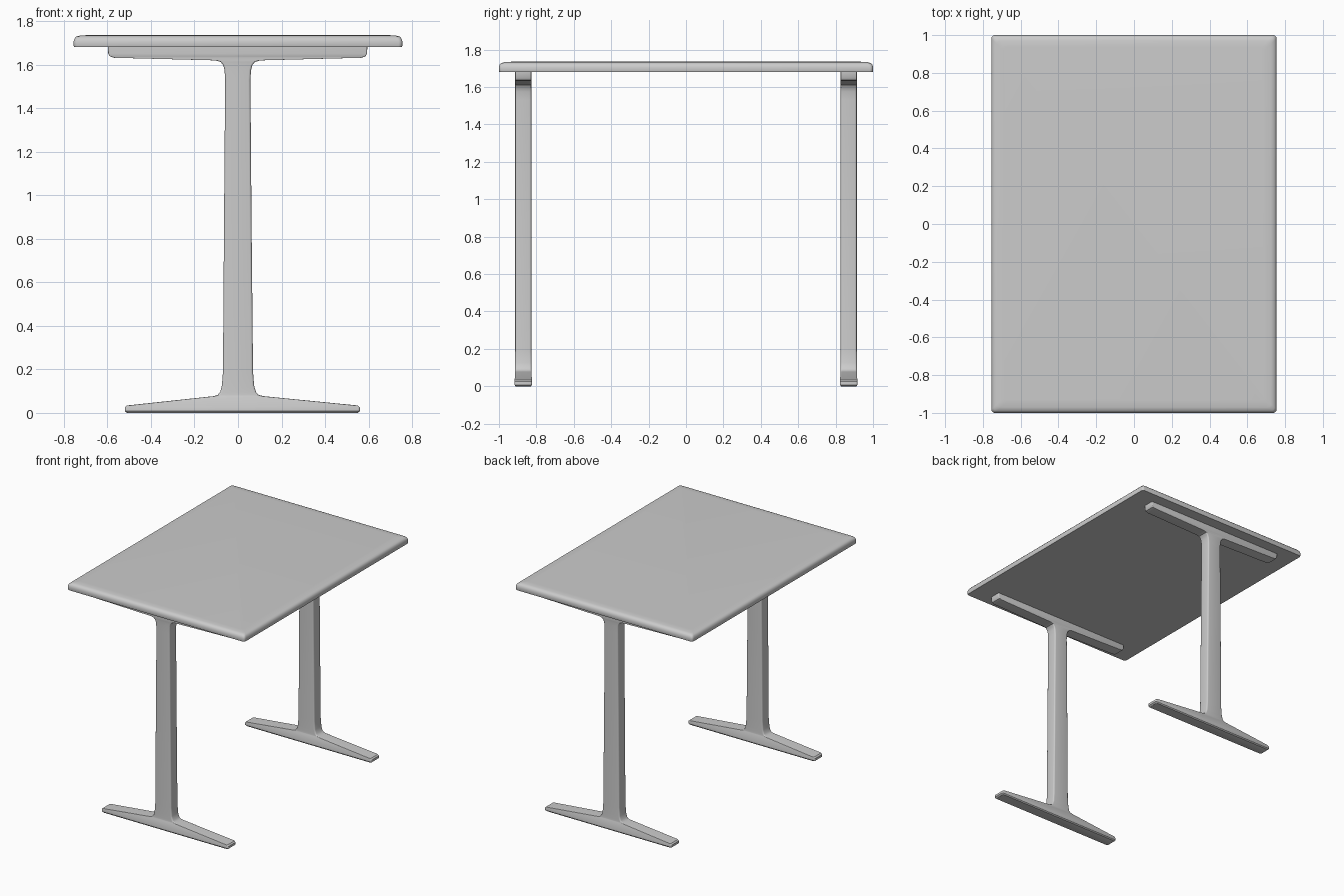
import bpy, bmesh, math


def section(x0, x1, half_y, r, cy, z, steps=4):
    """Rounded rectangle as a ring of points at height z."""
    pts = []
    corners = [(x1 - r, half_y - r, 0), (x0 + r, half_y - r, 90),
               (x0 + r, r - half_y, 180), (x1 - r, r - half_y, 270)]
    for cx, y, start in corners:
        for i in range(steps + 1):
            a = math.radians(start + 90 * i / steps)
            pts.append((cx + r * math.cos(a), cy + y + r * math.sin(a), z))
    return pts


def loft(name, rows, cy=0.0):
    """Stack rounded rectangles (x0, x1, half_y, radius, z) into a closed solid."""
    bm = bmesh.new()
    rings = [[bm.verts.new(p) for p in section(x0, x1, h, r, cy, z)]
             for x0, x1, h, r, z in rows]
    n = len(rings[0])
    for a, b in zip(rings, rings[1:]):
        for i in range(n):
            j = (i + 1) % n
            bm.faces.new((a[i], a[j], b[j], b[i]))
    bm.faces.new(rings[0][::-1])
    bm.faces.new(rings[-1])
    bmesh.ops.recalc_face_normals(bm, faces=bm.faces)
    mesh = bpy.data.meshes.new(name)
    bm.to_mesh(mesh)
    bm.free()
    obj = bpy.data.objects.new(name, mesh)
    bpy.context.collection.objects.link(obj)
    bpy.ops.object.select_all(action='DESELECT')
    obj.select_set(True)
    bpy.context.view_layer.objects.active = obj
    bpy.ops.object.shade_smooth_by_angle(angle=math.radians(35))
    return obj


# Tabletop: flat underside, softly rounded upper edge
top_rows = [(0.753, 0.998, 1.68), (0.755, 1.0, 1.686), (0.755, 1.0, 1.706),
            (0.751, 0.996, 1.719), (0.743, 0.988, 1.728),
            (0.725, 0.970, 1.733), (0.690, 0.935, 1.735)]
loft("tabletop", [(-x, x, y, 0.018, z) for x, y, z in top_rows])

# Leg: tapered foot, filleted column and support bar
leg_rows = [
    (-0.510, 0.550, 0.041, 0.010, 0.0),
    (-0.520, 0.560, 0.047, 0.010, 0.008),
    (-0.520, 0.560, 0.047, 0.010, 0.025),
    (-0.510, 0.550, 0.046, 0.010, 0.034),
    (-0.110, 0.115, 0.044, 0.010, 0.077),
    (-0.093, 0.095, 0.044, 0.010, 0.083),
    (-0.082, 0.083, 0.044, 0.010, 0.095),
    (-0.074, 0.074, 0.044, 0.010, 0.125),
    (-0.069, 0.069, 0.043, 0.010, 0.19),
    (-0.064, 0.062, 0.043, 0.010, 0.9),
    (-0.059, 0.057, 0.043, 0.010, 1.53),
    (-0.062, 0.060, 0.043, 0.010, 1.575),
    (-0.068, 0.066, 0.043, 0.009, 1.597),
    (-0.080, 0.078, 0.043, 0.008, 1.612),
    (-0.105, 0.103, 0.043, 0.006, 1.619),
    (-0.570, 0.567, 0.043, 0.006, 1.631),
    (-0.588, 0.585, 0.043, 0.006, 1.637),
    (-0.596, 0.593, 0.043, 0.006, 1.650),
    (-0.597, 0.594, 0.043, 0.006, 1.682),
]
for name, y in (("front_leg", -0.87), ("back_leg", 0.87)):
    loft(name, leg_rows, y)
